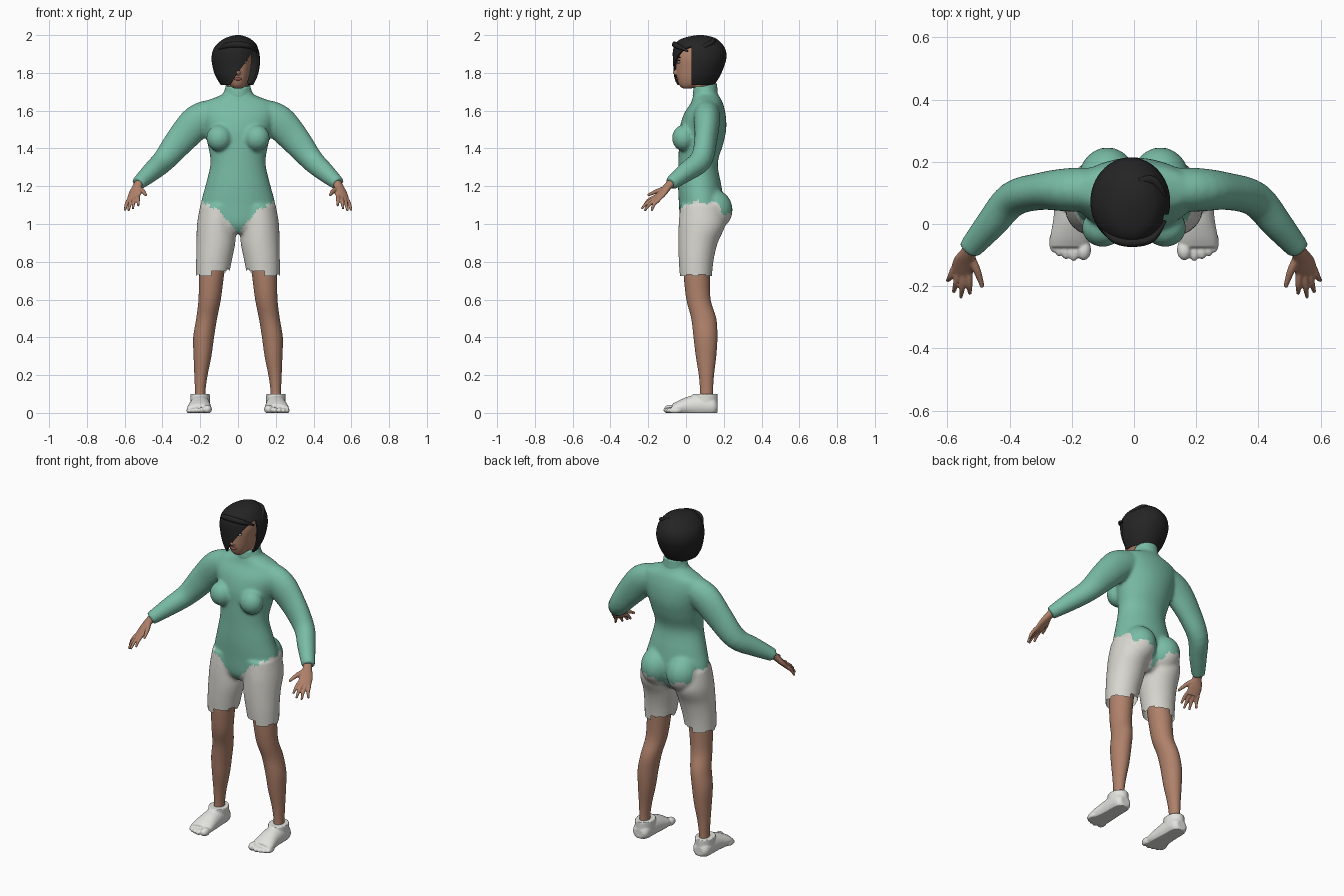
import bpy, bmesh, math
from mathutils import Vector, Matrix

cube = bpy.data.objects.get("Cube")
if cube:
    bpy.data.objects.remove(cube, do_unlink=True)

X, Y, Z = Vector((1, 0, 0)), Vector((0, 1, 0)), Vector((0, 0, 1))


def material(name, r, g, b):
    m = bpy.data.materials.new(name)
    m.use_nodes = True
    m.diffuse_color = (r, g, b, 1)
    bsdf = m.node_tree.nodes["Principled BSDF"]
    bsdf.inputs["Base Color"].default_value = (r, g, b, 1)
    bsdf.inputs["Roughness"].default_value = 0.8
    return m


GREEN = material("sea_green", .19, .5, .38)
CLOTH = material("off_white_cloth", .68, .67, .62)
SHOE = material("white_shoe", .76, .76, .73)
SKIN = material("skin", .43, .22, .145)
HAIR = material("black_hair", .018, .018, .019)
LIPS = material("lip_brown", .28, .1, .08)
EYE = material("eye_white", .6, .57, .53)


def spline(rows, k):
    """Catmull-Rom resampling of rows of any width."""
    out = []
    for i in range(len(rows) - 1):
        p0, p1, p2 = rows[max(i - 1, 0)], rows[i], rows[i + 1]
        p3 = rows[min(i + 2, len(rows) - 1)]
        for j in range(k):
            t = j / k
            out.append([b + t * ((c - a) / 2 + t * (a - 2.5 * b + 2 * c - d / 2
                        + t * (1.5 * (b - c) + (d - a) / 2)))
                        for a, b, c, d in zip(p0, p1, p2, p3)])
    return out + [list(rows[-1])]


def tube(bm, rows, ref, axis=None, sides=24, k=4, bottom=True):
    """Loft ellipses (x, y, z, radius along ref, other radius)."""
    rows = spline(rows, k)
    rings = []
    for i, (x, y, z, a, b) in enumerate(rows):
        ahead = Vector(rows[min(i + 1, len(rows) - 1)][:3])
        t = axis or (ahead - Vector(rows[max(i - 1, 0)][:3])).normalized()
        u = (ref - t * ref.dot(t)).normalized()
        v = t.cross(u)
        ring = []
        for s in range(sides):
            w = math.tau * s / sides
            ring.append(bm.verts.new(Vector((x, y, z)) + u * a * math.cos(w) + v * b * math.sin(w)))
        rings.append(ring)
    for r, q in zip(rings, rings[1:]):
        for s in range(sides):
            n = (s + 1) % sides
            bm.faces.new((r[s], r[n], q[n], q[s]))
    if bottom:
        bm.faces.new(rings[0][::-1])
    bm.faces.new(rings[-1])


def stack(bm, rows, **kw):
    """Loft horizontal ellipses (z, centre x, half width, front y, back y)."""
    tube(bm, [(c, (f + r) / 2, z, w, (r - f) / 2) for z, c, w, f, r in rows], X, Z, **kw)


def ball(bm, centre, radii):
    m = Matrix.Translation(centre) @ Matrix.Diagonal((*radii, 1))
    bmesh.ops.create_uvsphere(bm, u_segments=24, v_segments=14, radius=1, matrix=m)


def finish(name, bm, mats, voxel=0, smooth=6, shell=0):
    bmesh.ops.recalc_face_normals(bm, faces=bm.faces)
    me = bpy.data.meshes.new(name)
    bm.to_mesh(me)
    bm.free()
    ob = bpy.data.objects.new(name, me)
    bpy.context.collection.objects.link(ob)
    if voxel:
        r = ob.modifiers.new("fuse", "REMESH")
        r.mode, r.voxel_size = "VOXEL", voxel
        s = ob.modifiers.new("soften", "SMOOTH")
        s.factor, s.iterations = .5, smooth
    if shell:
        s = ob.modifiers.new("thickness", "SOLIDIFY")
        s.thickness, s.offset = shell, -1
    dg = bpy.context.evaluated_depsgraph_get()
    baked = bpy.data.meshes.new_from_object(ob.evaluated_get(dg))
    ob.modifiers.clear()
    ob.data = baked
    baked.materials.clear()
    for m in mats:
        baked.materials.append(m)
    baked.shade_smooth()
    if shell:
        baked.set_sharp_from_angle(angle=math.radians(50))
    return ob


# Clothed body: torso, chest, seat, sleeves and thighs fused together
bm = bmesh.new()
stack(bm, [(.95, 0, .08, 0, .14), (1, 0, .18, -.03, .18), (1.1, 0, .197, -.037, .2),
           (1.2, 0, .173, -.042, .188), (1.32, 0, .146, -.04, .168), (1.42, 0, .16, -.038, .196),
           (1.5, 0, .18, -.035, .213), (1.58, 0, .205, -.012, .21), (1.64, 0, .19, .025, .195),
           (1.67, 0, .12, .035, .18), (1.69, 0, .08, .04, .168), (1.73, 0, .067, .042, .16)], sides=40)
for s in (1, -1):
    ball(bm, (s * .1, -.012, 1.455), (.068, .062, .07))
    ball(bm, (s * .085, .14, 1.075), (.095, .107, .11))
    tube(bm, [(s * .12, .11, 1.59, .075, .07), (s * .21, .11, 1.545, .09, .07),
              (s * .3, .105, 1.45, .08, .06), (s * .39, .08, 1.34, .063, .057),
              (s * .46, 0, 1.275, .052, .05), (s * .53, -.082, 1.213, .036, .037)], Z)
    stack(bm, [(.69, s * .138, .084, -.03, .135), (.8, s * .128, .094, -.038, .145),
               (.9, s * .117, .103, -.041, .168), (1, s * .113, .104, -.039, .21),
               (1.1, s * .1, .1, -.03, .2)], sides=32)
body = finish("bodysuit_and_shorts", bm, [GREEN, CLOTH], voxel=.009)


def suit_edge(x, y):
    """Height of the ragged lower edge of the bodysuit."""
    x = abs(x)
    if y < .1:
        z = .94 + 1.4 * x if x < .085 else 1.06 + .55 * (x - .085)
    else:
        z = 1.112 if x > .17 else 1.05 if x > .06 else .96 + 1.5 * x
    return z + .007 * (1 if math.sin(x * 90 + y * 70) > 0 else -1)


bm = bmesh.new()
bm.from_mesh(body.data)
hem = []
for f in bm.faces:
    c = f.calc_center_median()
    f.material_index = 0 if c.z > suit_edge(c.x, c.y) or abs(c.x) > .26 else 1
    low = .727 if abs(c.x) > .14 else .752
    if c.z < low + (.01 if math.sin(c.y * 90) > 0 else -.004):
        hem.append(f)
bmesh.ops.delete(bm, geom=hem, context="FACES")
bm.to_mesh(body.data)
bm.free()

# High collar
bm = bmesh.new()
stack(bm, [(1.68, 0, .075, .036, .168), (1.705, 0, .07, .036, .166), (1.735, 0, .066, .04, .164)], sides=32)
for v in bm.verts:
    v.co.z += (v.co.y - .12) * .2
finish("collar", bm, [GREEN])

for s, side in ((1, "left"), (-1, "right")):
    # Bare lower leg
    bm = bmesh.new()
    stack(bm, [(.06, s * .2, .029, .072, .145), (.12, s * .2, .028, .074, .143),
               (.2, s * .196, .035, .068, .148), (.3, s * .188, .047, .052, .16),
               (.4, s * .182, .055, .04, .166), (.5, s * .166, .055, .028, .16),
               (.6, s * .15, .059, .002, .13), (.73, s * .14, .066, -.012, .126),
               (.82, s * .13, .07, -.012, .126)], sides=32)
    finish(side + "_leg", bm, [SKIN])

    # Toed shoe with ankle cuff
    bm = bmesh.new()
    tube(bm, [(s * .202, .168, .03, .03, .025), (s * .202, .145, .034, .05, .052),
              (s * .202, .08, .038, .054, .06), (s * .202, .02, .034, .057, .055),
              (s * .205, -.04, .025, .064, .04), (s * .207, -.075, .018, .062, .027)], X, Y)
    stack(bm, [(.03, s * .201, .052, .035, .168), (.1, s * .201, .052, .035, .168)])
    for x, y, r in ((.162, -.083, .024), (.194, -.086, .017), (.219, -.08, .016),
                    (.241, -.071, .015), (.259, -.058, .014)):
        ball(bm, (s * x, y, r * .8), (r, .034, r))
    shoe = finish(side + "_shoe", bm, [SHOE], voxel=.0045, smooth=3)
    for v in shoe.data.vertices:
        v.co.z = max(v.co.z, 0)

    # Hand: wrist, palm and five tapered fingers
    bm = bmesh.new()
    across = Vector((s * .8, .15, -.35)).normalized()
    tube(bm, [(s * .515, -.065, 1.23, .026, .024), (s * .533, -.095, 1.2, .026, .02),
              (s * .545, -.125, 1.165, .037, .017), (s * .556, -.158, 1.13, .037, .013)], across)
    knuckle = Vector((s * .555, -.15, 1.137))
    for off, x, y, z in ((-.027, .528, -.225, 1.095), (-.009, .557, -.236, 1.08),
                         (.01, .58, -.219, 1.07), (.028, .6, -.182, 1.07)):
        a, tip = knuckle + across * off, Vector((s * x, y, z))
        mid = (a + tip) / 2 + Vector((0, -.006, .006))
        tube(bm, [(*a, .011, .011), (*mid, .01, .01), (*tip, .006, .006)], across, sides=12)
    tube(bm, [(s * .53, -.1, 1.19, .016, .014), (s * .505, -.15, 1.175, .013, .012),
              (s * .487, -.203, 1.152, .007, .007)], across, sides=12)
    finish(side + "_hand", bm, [SKIN], voxel=.004, smooth=2)

# Head, neck and nose
bm = bmesh.new()
stack(bm, [(1.718, 0, .024, -.018, .03), (1.735, 0, .042, -.036, .08), (1.77, 0, .057, -.048, .12),
           (1.82, 0, .067, -.052, .14), (1.88, 0, .073, -.05, .15), (1.94, 0, .06, -.03, .14)], sides=32)
stack(bm, [(1.66, 0, .055, .05, .15), (1.8, 0, .052, .035, .135)])
ball(bm, (0, -.052, 1.802), (.014, .019, .014))
ball(bm, (0, -.047, 1.825), (.009, .012, .03))
finish("head", bm, [SKIN], voxel=.005, smooth=3)

# Facial features
bm = bmesh.new()
ball(bm, (0, -.045, 1.768), (.022, .009, .008))
finish("lips", bm, [LIPS])
for s, side in ((1, "left"), (-1, "right")):
    bm = bmesh.new()
    ball(bm, (s * .033, -.037, 1.857), (.015, .008, .007))
    finish(side + "_eye", bm, [EYE])
    bm = bmesh.new()
    ball(bm, (s * .033, -.041, 1.857), (.006, .006, .007))
    ball(bm, (s * .034, -.037, 1.866), (.017, .008, .003))
    ball(bm, (s * .036, -.036, 1.882), (.02, .007, .004))
    finish(side + "_brow_and_iris", bm, [HAIR])

# Bobbed hair shell, opened along a diagonal fringe
bm = bmesh.new()
stack(bm, [(1.735, -.005, .085, -.056, .15), (1.78, -.008, .11, -.063, .178),
           (1.83, -.01, .124, -.067, .2), (1.88, -.012, .128, -.07, .214),
           (1.93, -.011, .117, -.067, .207), (1.97, -.006, .085, -.042, .175),
           (1.99, -.003, .05, .005, .14), (2, 0, .012, .06, .09)], sides=64, bottom=False)
corner, slope = Vector((-.05, .03, 1.73)), Vector((1, 0, -.7))
for normal in (Y, slope):
    bmesh.ops.bisect_plane(bm, geom=bm.verts[:] + bm.edges[:] + bm.faces[:], plane_co=corner, plane_no=normal)
opening = [f for f in bm.faces if (f.calc_center_median() - corner).y < 0
           and (f.calc_center_median() - corner).dot(slope) > 0]
bmesh.ops.delete(bm, geom=opening, context="FACES")
finish("hair", bm, [HAIR], shell=.01)

# Swept strands over the forehead and crown
bm = bmesh.new()
tube(bm, [(-.1, -.02, 1.925, .004, .004), (-.06, -.051, 1.945, .014, .012), (0, -.06, 1.95, .016, .014),
          (.06, -.045, 1.942, .014, .012), (.1, .01, 1.915, .005, .005)], Z, sides=16)
tube(bm, [(.015, .14, 1.983, .006, .008), (.06, .14, 1.965, .012, .015),
          (.09, .1, 1.94, .012, .012), (.105, .05, 1.9, .005, .005)], Z, sides=16)
finish("hair_strands", bm, [HAIR])
